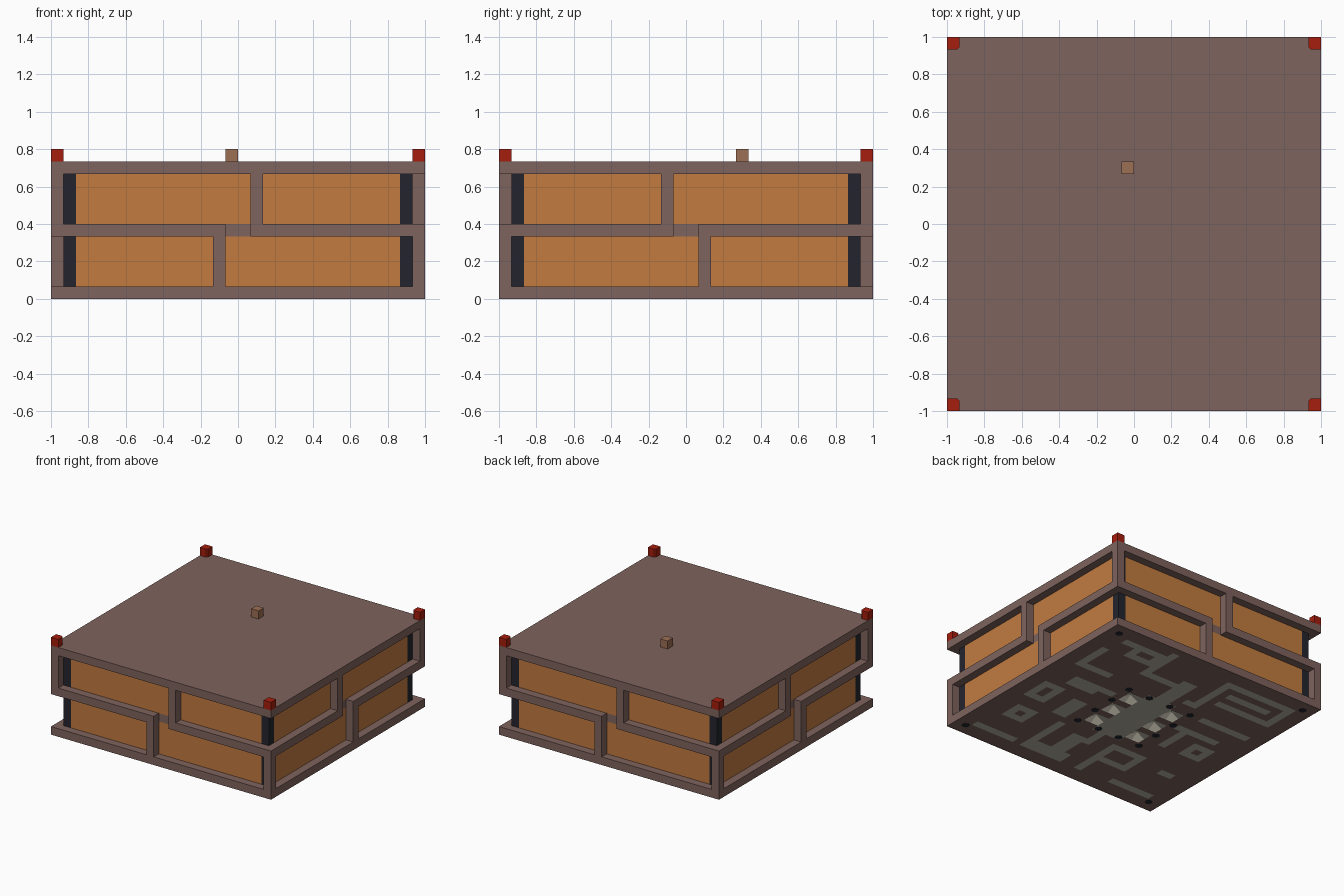
import bpy, bmesh, math
from mathutils import Vector

U = 2 / 30          # one grid cell
old = bpy.data.objects.get("Cube")
if old:
    bpy.data.objects.remove(old, do_unlink=True)


def material(name, rgb):
    m = bpy.data.materials.new(name)
    m.use_nodes = True
    col = (*rgb, 1)
    m.diffuse_color = col
    m.node_tree.nodes["Principled BSDF"].inputs["Base Color"].default_value = col
    return m


BROWN = material("brown frame", (0.209, 0.125, 0.11))
ORANGE = material("orange panel", (0.54, 0.198, 0.051))
DARK = material("dark post", (0.017, 0.018, 0.027))
RED = material("red corner", (0.376, 0.013, 0.004))
TAN = material("tan peg", (0.332, 0.156, 0.089))
GREY = material("grey trace", (0.48, 0.45, 0.36))
CREAM = material("cream pad", (0.85, 0.8, 0.66))


def finish(name, bm, *mats):
    mesh = bpy.data.meshes.new(name)
    bm.to_mesh(mesh)
    bm.free()
    for m in mats:
        mesh.materials.append(m)
    ob = bpy.data.objects.new(name, mesh)
    bpy.context.collection.objects.link(ob)
    return ob


def add_box(bm, lo, hi):
    """Box between two corners given in cells, x and y measured from the centre."""
    lo, hi = Vector(lo) * U, Vector(hi) * U
    verts = bmesh.ops.create_cube(bm, size=1)["verts"]
    for v in verts:
        v.co = Vector((lo[i] + (v.co[i] + 0.5) * (hi[i] - lo[i]) for i in range(3)))
    return verts


def boxes(name, mat, *parts):
    bm = bmesh.new()
    for lo, hi in parts:
        add_box(bm, lo, hi)
    return finish(name, bm, mat)


def spun(lo, hi):
    """The same box turned half way round the vertical axis."""
    return (-hi[0], -hi[1], lo[2]), (-lo[0], -lo[1], hi[2])


# Slabs and recessed core
boxes("top_slab", BROWN, ((-15, -15, 10), (15, 15, 11)))
boxes("middle_core", BROWN, ((-14, -14, 5), (14, 14, 6)))
for name, z0, z1 in (("lower", 1, 5), ("upper", 6, 10)):
    boxes(name + "_panels", ORANGE,
          ((-13, -14, z0), (13, 14, z1)), ((-14, -13, z0), (14, 13, z1)))
    boxes(name + "_posts", DARK, *[((x, y, z0), (x + 1, y + 1, z1))
                                   for x in (-14, 13) for y in (-14, 13)])

# Frame of ledges and uprights, repeated on opposite sides
ledges = [((-15, -15, 5), (-1, -14, 6)), ((1, -15, 5), (15, -14, 6)),
          ((14, -14, 5), (15, -1, 6)), ((14, 1, 5), (15, 14, 6))]
uprights = [((-2, -15, 1), (-1, -14, 5)), ((1, -15, 6), (2, -14, 10)),
            ((14, 1, 1), (15, 2, 5)), ((14, -2, 6), (15, -1, 10)),
            ((14, -15, 1), (15, -14, 5)), ((-15, -15, 6), (-14, -14, 10))]
for name, parts in (("middle_ledge", ledges), ("uprights", uprights)):
    boxes(name, BROWN, *parts, *[spun(*p) for p in parts])

# Red corner blocks with the inner edge chamfered
bm = bmesh.new()
for x in (-15, 14):
    for y in (-15, 14):
        verts = add_box(bm, (x, y, 11), (x + 1, y + 1, 12))
        inner = sorted(verts, key=lambda v: v.co.xy.length)[:2]
        edge = bm.edges.get(inner)
        if edge:
            bmesh.ops.bevel(bm, geom=[edge], offset=0.012, segments=1, affect='EDGES')
finish("corner_blocks", bm, RED)

boxes("top_peg", TAN, ((-1, 4, 11), (0, 5, 12)))

# Bottom slab, open below for the circuit board
bm = bmesh.new()
add_box(bm, (-15, -15, 0), (15, 15, 1))
bm.faces.ensure_lookup_table()
under = [f for f in bm.faces if f.calc_center_median().z < U / 4]
bmesh.ops.delete(bm, geom=under, context='FACES_ONLY')
finish("bottom_slab", bm, BROWN)


# Traces on the underside, in cells counted from the back left corner
def ring(s0, t0, s1, t1):
    return [(s0, t0, s1, t0 + 1), (s0, t1 - 1, s1, t1),
            (s0, t0, s0 + 1, t1), (s1 - 1, t0, s1, t1)]


traces = [
    (13, 10, 17, 20), (14, 5, 16, 10), (3, 2, 7, 3), (9, 1, 10, 7), (9, 6, 14, 7),
    (2, 5, 3, 10), (2, 9, 7, 10), (7, 12, 10, 13), (4, 12, 8, 14),
    (18, 2, 19, 9), (18, 2, 28, 3), (27, 2, 28, 7), (20, 6, 28, 7), (20, 4, 26, 5),
    (17, 8, 19, 9), (21, 10, 28, 11), (20, 13, 26, 14), (21, 13, 22, 18),
    (2, 27, 8, 28), (9, 26, 15, 28), (9, 21, 10, 26), (12, 22, 14, 26),
    (7, 16, 9, 20), (22, 27, 28, 28), (17, 25, 18, 28), (25, 22, 27, 23),
    (14, 20, 15, 23)]
for r in ((5, 2, 9, 5), (2, 15, 5, 19), (3, 21, 6, 24), (17, 21, 22, 25), (24, 15, 27, 18)):
    traces += ring(*r)
pads = [(s, t) for s in (12, 18) for t in (12, 15, 18)]

bm = bmesh.new()
bmesh.ops.create_grid(bm, x_segments=30, y_segments=30, size=1)
for f in bm.faces:
    c = f.calc_center_median()
    s, t = (1 - c.x) / U, (1 - c.y) / U
    if any(a < s < c1 and b < t < d for a, b, c1, d in traces):
        f.material_index = 1
    if any(abs(s - a) < 1 and abs(t - b) < 1 for a, b in pads):
        f.material_index = 2
# Pads dip inward to a point
for v in bm.verts:
    cell = (round((1 - v.co.x) / U), round((1 - v.co.y) / U))
    v.co.z = 0.04 if cell in pads else 0.002
bmesh.ops.reverse_faces(bm, faces=bm.faces[:])
finish("circuit_board", bm, BROWN, GREY, CREAM)

# Dark pins round the pads and at the corners
rim = (10.5, 13.5, 16.5, 19.5)
pins = [(a, b) for a in rim for b in rim if a in rim[::3] or b in rim[::3]]
pins += [(a, b) for a in (1.5, 28.5) for b in (1.5, 28.5)]
bm = bmesh.new()
for s, t in pins:
    made = bmesh.ops.create_cone(bm, cap_ends=True, segments=8, radius1=0.03,
                                 radius2=0.03, depth=0.004)["verts"]
    bmesh.ops.translate(bm, verts=made, vec=(1 - s * U, 1 - t * U, 0.002))
finish("underside_pins", bm, DARK)
